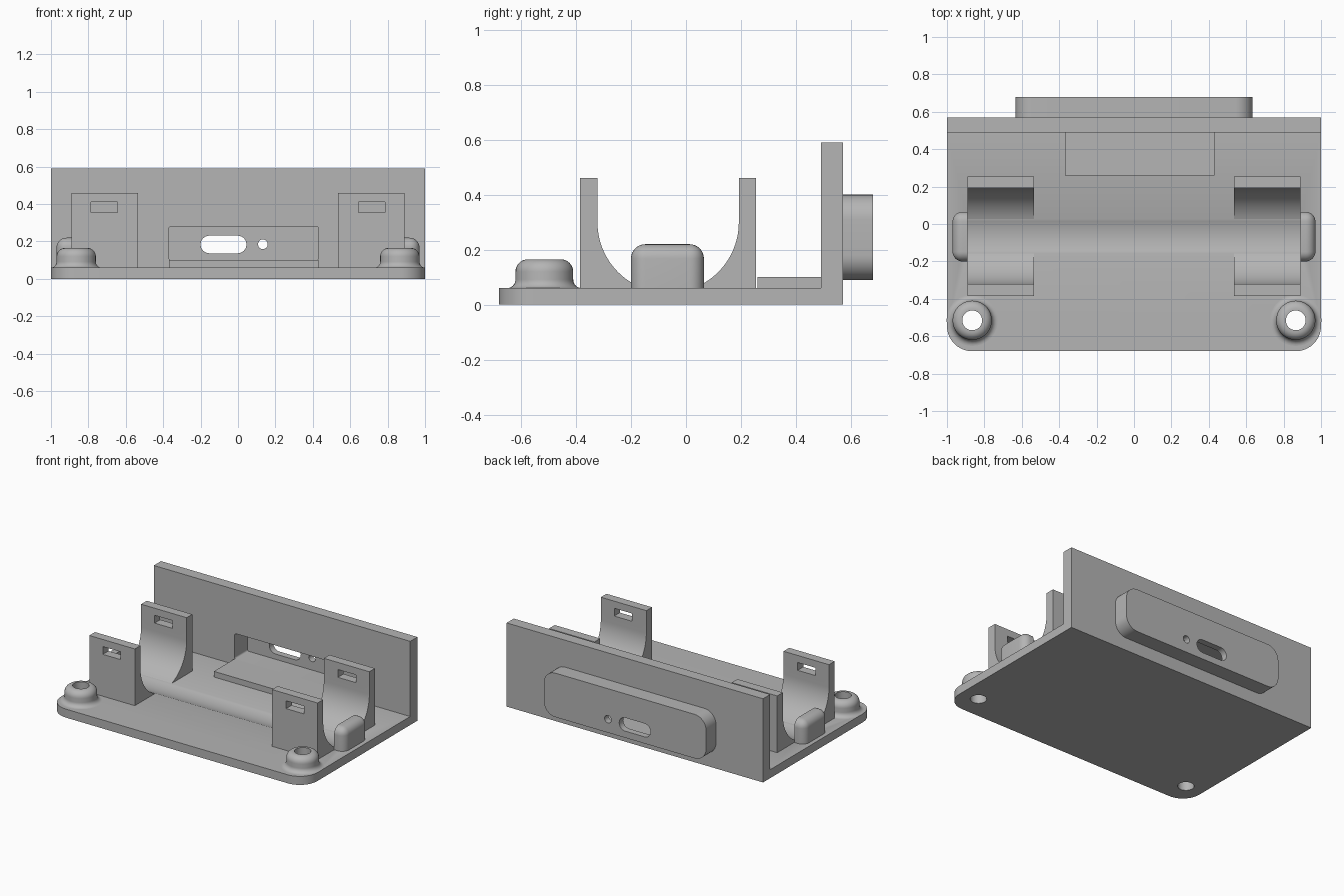
import bpy, bmesh
from math import sin, cos, pi, radians, asin
from mathutils import Vector

cube = bpy.data.objects.get("Cube")
if cube:
    bpy.data.objects.remove(cube)

grey = bpy.data.materials.new("plain_grey")
grey.use_nodes = True
COLOUR = (0.46, 0.46, 0.46, 1)
grey.diffuse_color = COLOUR
grey.node_tree.nodes["Principled BSDF"].inputs["Base Color"].default_value = COLOUR


def finish(name, bm):
    bmesh.ops.recalc_face_normals(bm, faces=bm.faces)
    mesh = bpy.data.meshes.new(name)
    bm.to_mesh(mesh)
    bm.free()
    mesh.materials.append(grey)
    ob = bpy.data.objects.new(name, mesh)
    bpy.context.collection.objects.link(ob)
    return ob


def select(ob):
    bpy.ops.object.select_all(action='DESELECT')
    ob.select_set(True)
    bpy.context.view_layer.objects.active = ob


def arc(cx, cy, r, a0, a1, n=10):
    """Points along an arc, angles in degrees."""
    angles = [radians(a0 + (a1 - a0) * i / n) for i in range(n + 1)]
    return [(cx + r * cos(a), cy + r * sin(a)) for a in angles]


def rounded(x0, x1, y0, y1, r, n=10):
    return (arc(x1 - r, y1 - r, r, 0, 90, n) + arc(x0 + r, y1 - r, r, 90, 180, n)
            + arc(x0 + r, y0 + r, r, 180, 270, n) + arc(x1 - r, y0 + r, r, 270, 360, n))


def prism(name, outline, axis, start, end):
    """Extrude a 2D outline along x, y or z."""
    place = {'x': lambda p: (start, p[0], p[1]),
             'y': lambda p: (p[0], start, p[1]),
             'z': lambda p: (p[0], p[1], start)}[axis]
    bm = bmesh.new()
    face = bm.faces.new([bm.verts.new(place(p)) for p in outline])
    out = bmesh.ops.extrude_face_region(bm, geom=[face])
    move = Vector([end - start if a == axis else 0 for a in 'xyz'])
    bmesh.ops.translate(bm, vec=move, verts=[g for g in out['geom'] if isinstance(g, bmesh.types.BMVert)])
    return finish(name, bm)


def box(name, x, y, z):
    return prism(name, [(x[0], y[0]), (x[1], y[0]), (x[1], y[1]), (x[0], y[1])], 'z', *z)


def combine(ob, tool, operation):
    """Apply a boolean and discard the tool object."""
    tool.hide_render = True
    select(ob)
    mod = ob.modifiers.new("boolean", 'BOOLEAN')
    mod.operation, mod.solver, mod.object = operation, 'EXACT', tool
    bpy.ops.object.modifier_apply(modifier=mod.name)
    bpy.data.objects.remove(tool)


PLATE = 0.06                                  # plate top
CRADLE_Y, CRADLE_Z, CRADLE_R = -0.065, 0.30, 0.257
SCREW = (0.865, -0.515)
HOLE = 0.053
parts = []

# Base plate with rounded front corners
r = 0.135
outline = [(1, 0.57), (-1, 0.57)] + arc(-1 + r, -0.68 + r, r, 180, 270) + arc(1 - r, -0.68 + r, r, 270, 360)
body = prism("base_and_back_wall", outline, 'z', 0, PLATE)
combine(body, prism("groove_cutter", arc(CRADLE_Y, CRADLE_Z, CRADLE_R, 0, 354, 59), 'x', -0.89, 0.89), 'DIFFERENCE')
for s in (1, -1):
    combine(body, prism("hole_cutter", arc(s * SCREW[0], SCREW[1], HOLE, 0, 350, 35), 'z', -0.1, 0.1), 'DIFFERENCE')

# Back wall and raised rear panel, with connector recess, slot and pinhole
combine(body, box("wall", (-1, 1), (0.49, 0.57), (0, 0.59)), 'UNION')
combine(body, prism("panel", rounded(-0.633, 0.633, 0.09, 0.40, 0.09), 'y', 0.53, 0.68), 'UNION')
combine(body, prism("recess", rounded(-0.37, 0.43, 0.10, 0.28, 0.012, 4), 'y', 0.4, 0.635), 'DIFFERENCE')
combine(body, prism("slot", rounded(-0.20, 0.045, 0.137, 0.231, 0.0469), 'y', 0.6, 0.8), 'DIFFERENCE')
combine(body, prism("pinhole", arc(0.133, 0.185, 0.026, 0, 345, 23), 'y', 0.6, 0.8), 'DIFFERENCE')
parts.append(body)

# Shelf in front of the recess
parts.append(box("connector_shelf", (-0.37, 0.43), (0.26, 0.49), (PLATE, 0.10)))

# Cradle posts: straight outside, curved inside, with a strap slot
low = asin((CRADLE_Z - PLATE) / CRADLE_R) * 180 / pi
for s, side in ((1, "left"), (-1, "right")):
    for d, end in ((-1, "front"), (1, "rear")):
        curve = arc(0, CRADLE_Z, CRADLE_R, 0, -low, 20)
        profile = [(0.32, PLATE), (0.32, 0.46), (CRADLE_R, 0.46)] + curve
        profile = [(CRADLE_Y + d * y, z) for y, z in profile]
        post = prism(f"{side}_{end}_cradle_post", profile, 'x', s * 0.535, s * 0.89)
        combine(post, box("strap_slot", sorted((s * 0.645, s * 0.785)), (-0.6, 0.4), (0.355, 0.41)), 'DIFFERENCE')
        parts.append(post)

    # Rounded end stop outside the cradle
    stop = box(f"{side}_end_stop", sorted((s * 0.89, s * 0.97)), (-0.20, 0.065), (PLATE, 0.22))
    bm = bmesh.new()
    bm.from_mesh(stop.data)
    edges = []
    for e in bm.edges:
        mid = (e.verts[0].co + e.verts[1].co) / 2
        outer, top = abs(mid.x) > 0.96, mid.z > 0.21
        across = abs(e.verts[0].co.x - e.verts[1].co.x) > 0.01
        upright = abs(e.verts[0].co.z - e.verts[1].co.z) > 0.01
        if (outer and (top or upright)) or (top and across):
            edges.append(e)
    bmesh.ops.bevel(bm, geom=edges, offset=0.052, segments=8, profile=0.5, affect='EDGES')
    bm.to_mesh(stop.data)
    bm.free()
    parts.append(stop)

    # Screw boss: flared foot, rounded rim and a through hole
    section = ([(HOLE, PLATE)] + arc(0.137, PLATE + 0.032, 0.032, 270, 180, 8)
               + arc(0.06, 0.12, 0.045, 0, 90, 8) + [(HOLE, 0.165)])
    bm = bmesh.new()
    verts = [bm.verts.new((x, 0, z)) for x, z in section]
    loop = [bm.edges.new((verts[i - 1], verts[i])) for i in range(len(verts))]
    bmesh.ops.spin(bm, geom=verts + loop, cent=(0, 0, 0), axis=(0, 0, 1), angle=2 * pi, steps=36)
    bmesh.ops.remove_doubles(bm, verts=bm.verts, dist=0.0001)
    bmesh.ops.translate(bm, vec=(s * SCREW[0], SCREW[1], 0), verts=bm.verts)
    parts.append(finish(f"{side}_screw_boss", bm))

for ob in parts:
    select(ob)
    bpy.ops.object.shade_smooth_by_angle(angle=radians(30))
